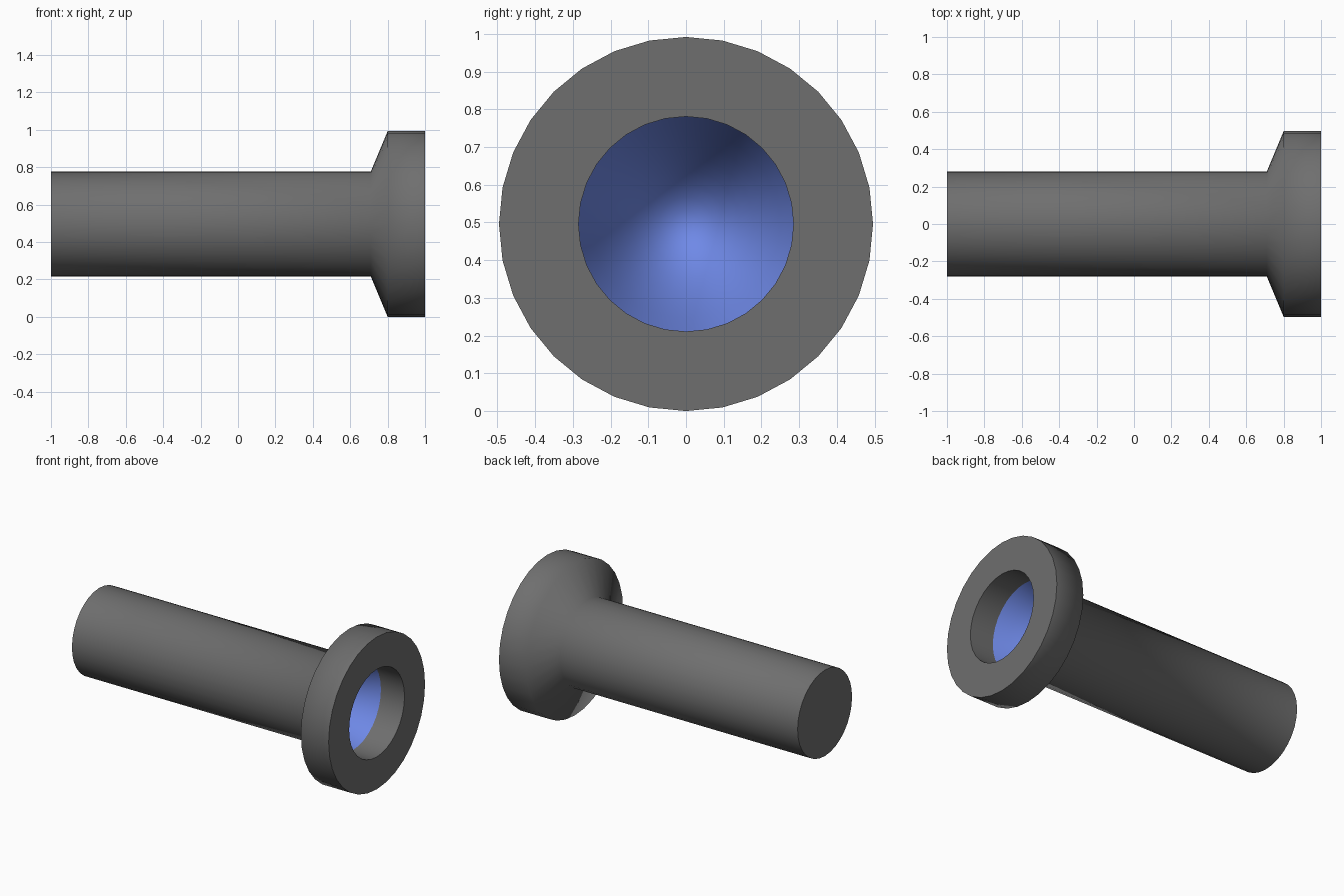
import bpy, bmesh, math

if "Cube" in bpy.data.objects:
    bpy.data.objects.remove(bpy.data.objects["Cube"])

SIDES = 32
AXIS_Z = 0.496


def lathe(name, profile, angle, color):
    """Revolve (x, radius) points about the long axis; radius 0 becomes a pole."""
    bm = bmesh.new()
    rings = []
    for x, r in profile:
        if r == 0:
            rings.append([bm.verts.new((x, 0, AXIS_Z))] * SIDES)
        else:
            rings.append([bm.verts.new((x,
                                        r * math.cos(2 * math.pi * i / SIDES),
                                        AXIS_Z + r * math.sin(2 * math.pi * i / SIDES)))
                          for i in range(SIDES)])
    for a, b in zip(rings, rings[1:]):
        for i in range(SIDES):
            j = (i + 1) % SIDES
            corners = list(dict.fromkeys((a[i], a[j], b[j], b[i])))
            bm.faces.new(corners[::-1])
    mesh = bpy.data.meshes.new(name)
    bm.to_mesh(mesh)
    bm.free()
    material = bpy.data.materials.new(name + "_color")
    material.diffuse_color = color
    material.use_nodes = True
    material.node_tree.nodes["Principled BSDF"].inputs["Base Color"].default_value = material.diffuse_color
    mesh.materials.append(material)
    obj = bpy.data.objects.new(name, mesh)
    bpy.context.collection.objects.link(obj)
    bpy.ops.object.select_all(action='DESELECT')
    obj.select_set(True)
    bpy.context.view_layer.objects.active = obj
    bpy.ops.object.shade_smooth_by_angle(angle=math.radians(angle))
    return obj


# Tube body: closed tail, shaft, flared head, front ring and bore
LENS_X, BORE = 0.83, 0.285
lathe("torch_body", [(-1, 0), (-1, 0.28), (0.71, 0.28), (0.8, 0.496),
                     (1, 0.496), (1, BORE), (LENS_X, BORE)],
      75, (0.158, 0.158, 0.158, 1))

# Blue parabolic bowl recessed inside the head
DEPTH, STEPS = 0.4, 8
bowl = [(LENS_X - DEPTH * (1 - (k / STEPS) ** 2), BORE * k / STEPS)
        for k in range(STEPS, -1, -1)]
lathe("reflector_bowl", bowl, 60, (0.158, 0.25, 0.8, 1))
